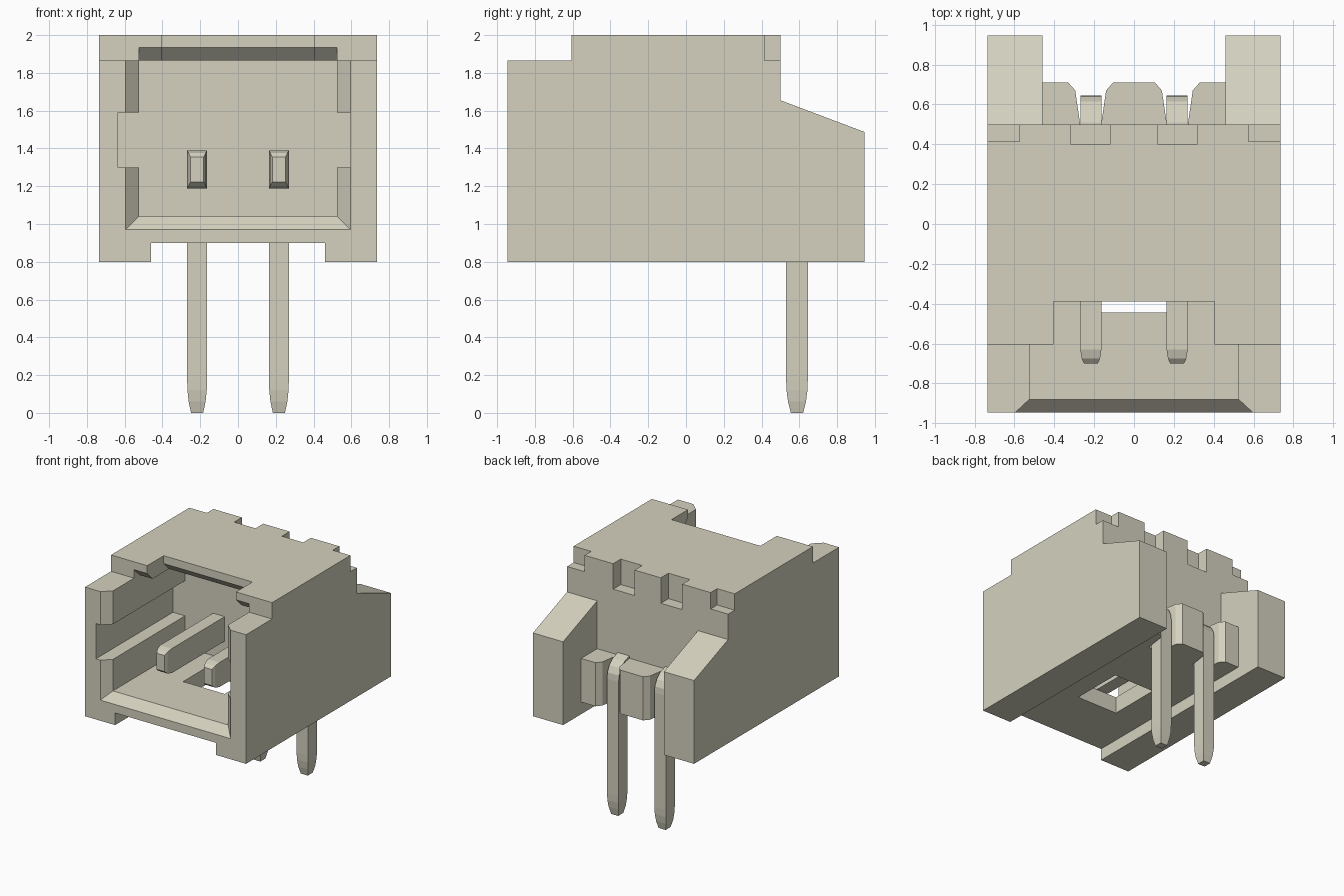
import bpy, bmesh, math

if "Cube" in bpy.data.objects:
    bpy.data.objects.remove(bpy.data.objects["Cube"], do_unlink=True)

# One warm ivory plastic colour for everything
COLOUR = (0.66, 0.64, 0.52, 1.0)
ivory = bpy.data.materials.new("warm_ivory")
ivory.use_nodes = True
ivory.diffuse_color = COLOUR
bsdf = next(n for n in ivory.node_tree.nodes if n.type == 'BSDF_PRINCIPLED')
bsdf.inputs["Base Color"].default_value = COLOUR


def loft(name, rings):
    """Closed solid through rings that all have the same number of points."""
    bm = bmesh.new()
    loops = [[bm.verts.new(p) for p in ring] for ring in rings]
    n = len(loops[0])
    for a, b in zip(loops, loops[1:]):
        for i in range(n):
            j = (i + 1) % n
            bm.faces.new((a[i], a[j], b[j], b[i]))
    bm.faces.new(loops[0][::-1])
    bm.faces.new(loops[-1])
    bmesh.ops.recalc_face_normals(bm, faces=bm.faces)
    mesh = bpy.data.meshes.new(name)
    bm.to_mesh(mesh)
    bm.free()
    mesh.materials.append(ivory)
    obj = bpy.data.objects.new(name, mesh)
    bpy.context.collection.objects.link(obj)
    return obj


def side_prism(name, x0, x1, profile):
    """Extrude a (y, z) profile along x."""
    return loft(name, [[(x, y, z) for y, z in profile] for x in (x0, x1)])


def box(name, x0, x1, y0, y1, z0, z1):
    return side_prism(name, x0, x1, [(y0, z0), (y1, z0), (y1, z1), (y0, z1)])


# Housing block with stepped front and sloping rear wings
housing = side_prism("housing", -0.735, 0.735, [
    (-0.945, 0.8), (0.945, 0.8), (0.945, 1.487), (0.5, 1.655),
    (0.5, 2.0), (-0.605, 2.0), (-0.605, 1.865), (-0.945, 1.865)])

# Cutters: rear gap, bottom channel, cavity with chamfered roof lip, roof recess
cutters = [
    box("cut_rear_gap", -0.46, 0.46, 0.5, 1.1, 0.6, 2.2),
    box("cut_channel", -0.46, 0.46, -1.1, 1.2, 0.5, 0.9),
    side_prism("cut_cavity", -0.525, 0.525, [
        (0.06, 1.04), (0.06, 1.865), (-0.535, 1.865), (-0.755, 2.085),
        (-1.1, 2.085), (-1.1, 1.04)]),
    side_prism("cut_roof_recess", -0.405, 0.405, [
        (-0.32, 1.75), (-0.32, 1.865), (-0.39, 1.935), (-0.39, 2.15),
        (-1.1, 2.15), (-1.1, 1.75)]),
    # Flared mouth
    loft("cut_mouth", [[(-w, y, z), (w, y, z), (w, y, 2.2), (-w, y, 2.2)]
                       for y, w, z in ((-0.88, 0.525, 1.04), (-1.01, 0.665, 0.90))]),
    # Keying slots in the side walls, wider on one side
    box("cut_slot_wide", -0.635, -0.5, -1.1, 0.06, 1.3, 1.59),
    box("cut_slot_narrow", 0.5, 0.595, -1.1, 0.06, 1.3, 1.59),
    # Window in the floor
    box("cut_floor_window", -0.19, 0.19, -0.445, 0.0, 0.85, 1.1),
]
# Notches along the rear top edge
for s in (-1, 1):
    a, b = sorted((s * 0.12, s * 0.315))
    cutters.append(box("cut_notch", a, b, 0.4, 0.6, 1.79, 2.2))
    a, b = sorted((s * 0.575, s * 0.9))
    cutters.append(box("cut_corner", a, b, 0.415, 0.6, 1.865, 2.2))

for c in cutters:
    c.hide_render = True
    mod = housing.modifiers.new(c.name, 'BOOLEAN')
    mod.operation = 'DIFFERENCE'
    mod.solver = 'EXACT'
    mod.object = c

# Bake the cuts and drop the cutters
bpy.context.view_layer.update()
deps = bpy.context.evaluated_depsgraph_get()
baked = bpy.data.meshes.new_from_object(housing.evaluated_get(deps))
housing.modifiers.clear()
housing.data = baked
for c in cutters:
    bpy.data.objects.remove(c, do_unlink=True)


def boss(name, outline):
    """Rear support block from an (x, y) outline."""
    return loft(name, [[(x, y, z) for x, y in outline] for z in (0.9, 1.26)])


# Rear support blocks between and beside the pins
boss("middle_boss", [(-0.165, 0.5), (-0.14, 0.67), (-0.105, 0.71),
                     (0.105, 0.71), (0.14, 0.67), (0.165, 0.5)])
for s, side in ((1, "left"), (-1, "right")):
    boss(side + "_boss", [(s * x, y) for x, y in (
        (0.27, 0.5), (0.295, 0.67), (0.33, 0.71), (0.46, 0.71), (0.46, 0.5))])

    # Right-angle pin: horizontal blade with tapered tip
    cx = s * 0.2165
    blade = ((-0.70, 0.035, 1.222, 1.355), (-0.675, 0.046, 1.20, 1.377),
             (-0.63, 0.053, 1.188, 1.39), (0.3, 0.053, 1.188, 1.39))
    loft(side + "_pin_blade", [
        [(cx - w, y, z0), (cx + w, y, z0), (cx + w, y, z1), (cx - w, y, z1)]
        for y, w, z0, z1 in blade])

    # Downward leg with tapered foot and rounded elbow
    leg = ((0.0, 0.032, 0.555, 0.62), (0.06, 0.045, 0.54, 0.635),
           (0.12, 0.051, 0.532, 0.643), (0.18, 0.053, 0.53, 0.645),
           (1.10, 0.053, 0.53, 0.645), (1.12, 0.053, 0.45, 0.645),
           (1.17, 0.053, 0.45, 0.64), (1.22, 0.053, 0.45, 0.615),
           (1.26, 0.053, 0.45, 0.57), (1.28, 0.053, 0.45, 0.51))
    loft(side + "_pin_leg", [
        [(cx - w, y0, z), (cx + w, y0, z), (cx + w, y1, z), (cx - w, y1, z)]
        for z, w, y0, y1 in leg])
